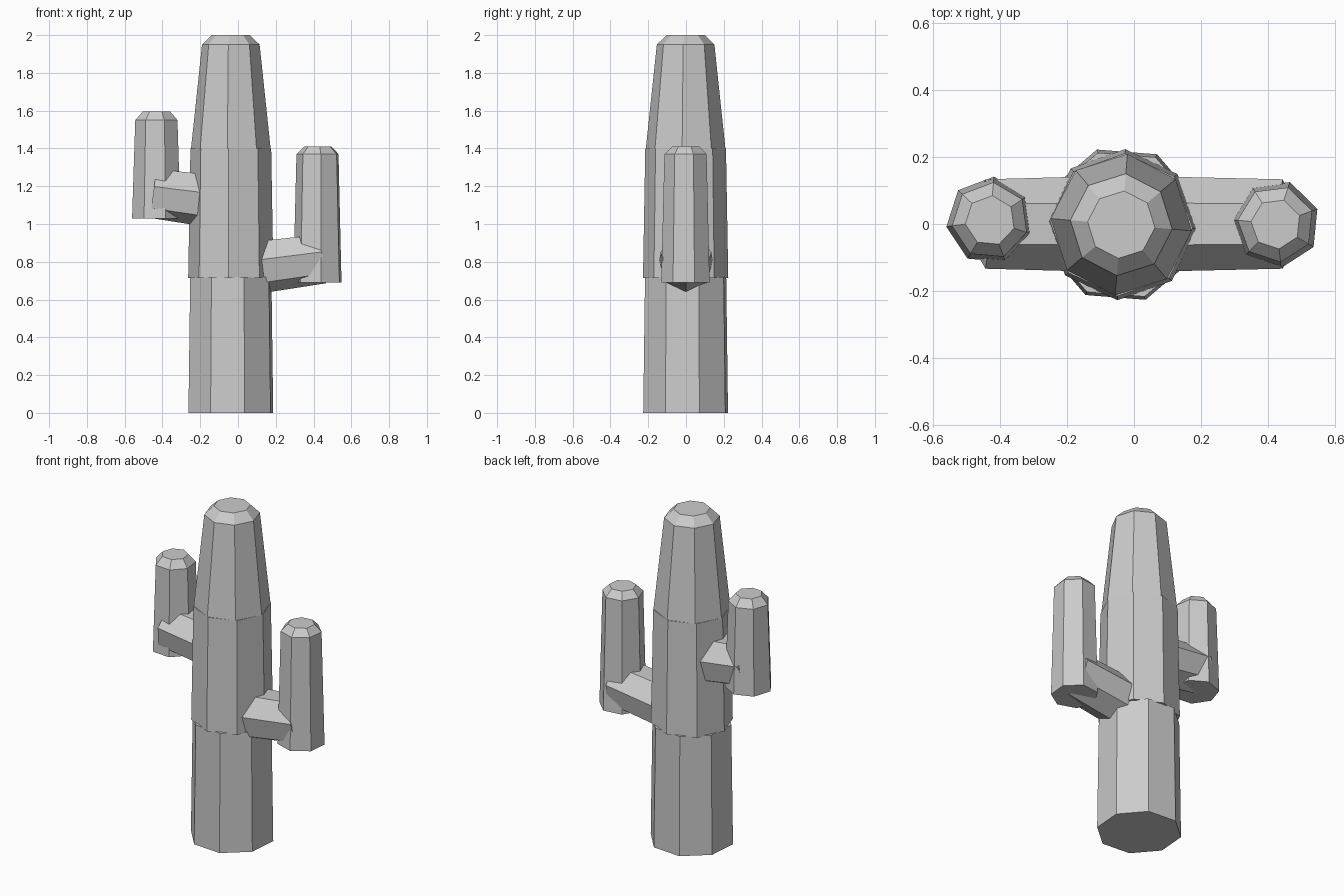
import bpy, bmesh
from math import cos, sin, radians, atan2, pi
from mathutils import Matrix, Vector

if "Cube" in bpy.data.objects:
    bpy.data.objects.remove(bpy.data.objects["Cube"])


def loft(name, sides, phase, rings, matrix):
    """Closed faceted prism through rings of (height, radius)."""
    bm = bmesh.new()
    loops = []
    for h, r in rings:
        loops.append([bm.verts.new((r * cos(radians(phase) + 2 * pi * i / sides),
                                    r * sin(radians(phase) + 2 * pi * i / sides), h))
                      for i in range(sides)])
    for a, b in zip(loops, loops[1:]):
        for i in range(sides):
            j = (i + 1) % sides
            bm.faces.new((a[i], a[j], b[j], b[i]))
    bm.faces.new(loops[0][::-1])
    bm.faces.new(loops[-1])
    bm.transform(matrix)
    bmesh.ops.recalc_face_normals(bm, faces=bm.faces)
    mesh = bpy.data.meshes.new(name)
    bm.to_mesh(mesh)
    bm.free()
    obj = bpy.data.objects.new(name, mesh)
    bpy.context.collection.objects.link(obj)
    return obj


# Trunk: three stacked octagonal segments, the last with a bevelled crown
trunk = Matrix.Translation((-0.038, -0.002, 0))
loft("trunk_lower", 8, 18, [(0, 0.236), (0.72, 0.226)], trunk)
loft("trunk_middle", 8, -3, [(0.715, 0.226), (1.40, 0.214)], trunk)
loft("trunk_top", 8, -5, [(1.395, 0.212), (1.95, 0.153), (2.0, 0.101)], trunk)


def arm(side, x, y, base, shoulder, top, phase, stub_start, stub_end):
    # Upright heptagonal branch with bevelled tip
    loft(side + "_arm_upright", 7, phase,
         [(base, 0.132), (shoulder, 0.115), (top, 0.075)],
         Matrix.Translation((x, y, 0)))
    # Tilted connecting stub, one corner pointing down
    a, b = Vector(stub_start), Vector(stub_end)
    d = b - a
    zaxis = d.normalized()
    yaxis = Vector((0, 1, 0))
    up = zaxis.cross(yaxis)
    if up.z < 0:
        up = -up
    m = Matrix((yaxis, up, zaxis)).transposed().to_4x4()
    m.translation = a
    loft(side + "_arm_stub", 7, -90, [(0, 0.147), (d.length, 0.137)], m)


arm("right", 0.424, 0.0, 0.69, 1.37, 1.41, 20,
    (0.02, 0, 0.766), (0.448, 0, 0.822))
arm("left", -0.43, 0.01, 1.03, 1.55, 1.595, 85,
    (-0.09, 0, 1.122), (-0.448, 0, 1.168))
